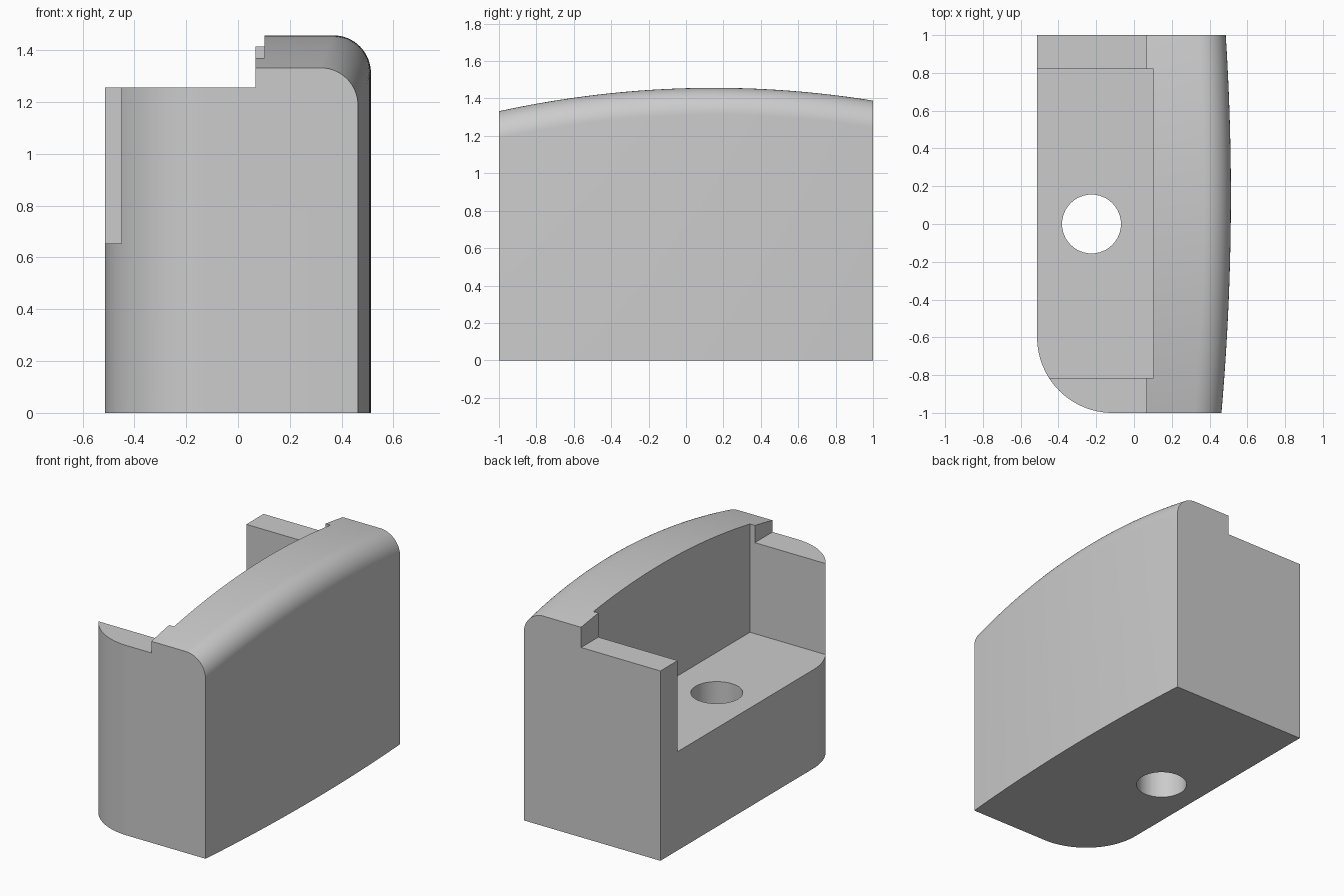
import bpy, bmesh, math

cube = bpy.data.objects.get("Cube")
if cube:
    bpy.data.objects.remove(cube, do_unlink=True)

LEFT = -0.513

grey = bpy.data.materials.new("plain grey")
grey.use_nodes = True
colour = (0.6, 0.6, 0.6, 1)
grey.diffuse_color = colour
grey.node_tree.nodes["Principled BSDF"].inputs["Base Color"].default_value = colour


def arc(cx, cy, r, start, end, n):
    angles = [math.radians(start + (end - start) * i / n) for i in range(n + 1)]
    return [(cx + r * math.cos(a), cy + r * math.sin(a)) for a in angles]


def loft(name, rings):
    """Closed solid through a list of matching rings."""
    bm = bmesh.new()
    loops = [[bm.verts.new(p) for p in ring] for ring in rings]
    for a, b in zip(loops, loops[1:]):
        for i in range(len(a)):
            j = (i + 1) % len(a)
            bm.faces.new((a[i], a[j], b[j], b[i]))
    bm.faces.new(loops[0])
    bm.faces.new(loops[-1])
    bmesh.ops.recalc_face_normals(bm, faces=bm.faces)
    mesh = bpy.data.meshes.new(name)
    bm.to_mesh(mesh)
    bm.free()
    mesh.materials.append(grey)
    obj = bpy.data.objects.new(name, mesh)
    bpy.context.collection.objects.link(obj)
    return obj


def prism(name, outline, z0, z1):
    return loft(name, [[(x, y, z) for x, y in outline] for z in (z0, z1)])


def box(name, x0, x1, y0, y1, z0, z1):
    return prism(name, [(x0, y0), (x1, y0), (x1, y1), (x0, y1)], z0, z1)


# Body: rounded cross-section whose crown and side bow along the length
def section(y):
    bow = ((y - 0.15) / 1.15) ** 2
    right, top = 0.513 - 0.05 * bow, 1.457 - 0.125 * bow
    r = 0.145
    outline = [(LEFT, 0), (right, 0)] + arc(right - r, top - r, r, 0, 90, 16) + [(LEFT, top)]
    return [(x, y, z) for x, z in outline]


steps = 40
body = loft("block_body", [section(-1 + 2 * i / steps) for i in range(steps + 1)])

# Cutters: lowered ledge, open pocket, bolt hole, rounded front corner
corner = arc(LEFT + 0.4, -0.6, 0.4, 270, 180, 24) + [(-0.8, -0.6), (-0.8, -1.3), (LEFT + 0.4, -1.3)]
cutters = [
    prism("corner_cutter", corner, -0.5, 2),
    box("ledge_cutter", -1, 0.067, -1.5, 1.5, 1.255, 2),
    box("pocket_cutter", -1, 0.103, -0.815, 0.82, 0.653, 2),
    prism("hole_cutter", arc(-0.225, 0, 0.156, 0, 352.5, 47), -0.5, 1),
]
bpy.context.view_layer.objects.active = body
body.select_set(True)
for cutter in cutters:
    mod = body.modifiers.new(cutter.name, 'BOOLEAN')
    mod.operation = 'DIFFERENCE'
    mod.solver = 'EXACT'
    mod.object = cutter
    bpy.ops.object.modifier_apply(modifier=mod.name)
    bpy.data.objects.remove(cutter, do_unlink=True)

bpy.ops.object.shade_smooth_by_angle(angle=math.radians(30))
